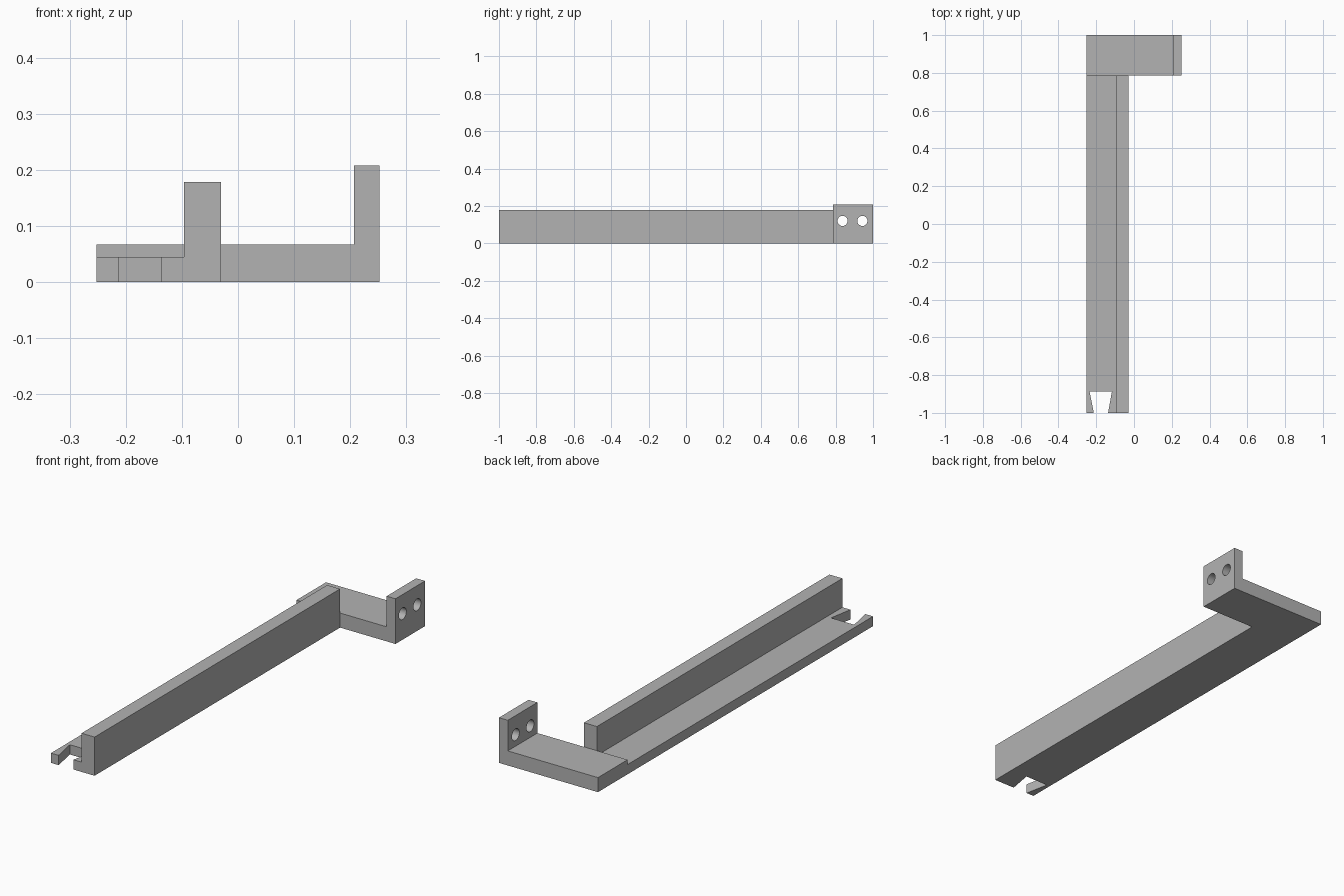
import bpy
import bmesh
from math import pi
from mathutils import Matrix, Vector

old = bpy.data.objects.get("Cube")
if old:
    bpy.data.objects.remove(old, do_unlink=True)

grey = bpy.data.materials.new("plain_grey")
grey.use_nodes = True
color = (0.45, 0.45, 0.45, 1)
grey.diffuse_color = color
grey.node_tree.nodes["Principled BSDF"].inputs["Base Color"].default_value = color


def add_object(name, bm):
    bmesh.ops.recalc_face_normals(bm, faces=bm.faces)
    mesh = bpy.data.meshes.new(name)
    bm.to_mesh(mesh)
    bm.free()
    mesh.materials.append(grey)
    obj = bpy.data.objects.new(name, mesh)
    bpy.context.collection.objects.link(obj)
    return obj


def prism(name, points, sweep):
    """Extrude a closed outline along a vector."""
    bm = bmesh.new()
    face = bm.faces.new([bm.verts.new(p) for p in points])
    swept = bmesh.ops.extrude_face_region(bm, geom=[face], use_keep_orig=True)
    verts = [g for g in swept["geom"] if isinstance(g, bmesh.types.BMVert)]
    bmesh.ops.translate(bm, verts=verts, vec=Vector(sweep))
    return add_object(name, bm)


def combine(target, tool, operation):
    """Apply a boolean and discard its tool."""
    mod = target.modifiers.new(operation.title(), 'BOOLEAN')
    mod.object = tool
    mod.operation = operation
    mod.solver = 'EXACT'
    bpy.context.view_layer.objects.active = target
    bpy.ops.object.modifier_apply(modifier=mod.name)
    bpy.data.objects.remove(tool, do_unlink=True)


left, right = -0.252, 0.252
wall_in, wall_out = -0.096, -0.03
front, joint, back = -1, 0.785, 1
floor_top, wall_top, plate_top, tab_top = 0.045, 0.178, 0.067, 0.208
tab_in = 0.207

# Long rail with an L-shaped section
section = [(left, 0), (wall_out, 0), (wall_out, wall_top),
           (wall_in, wall_top), (wall_in, floor_top), (left, floor_top)]
rail = prism("rail", [(x, front, z) for x, z in section], (0, joint - front, 0))

# Dovetail notch at the front end of the floor
notch = [(-0.211, front - 0.01), (-0.139, front - 0.01),
         (-0.117, -0.887), (-0.235, -0.887)]
cutter = prism("notch_cutter", [(x, y, -0.1) for x, y in notch], (0, 0, 0.3))
combine(rail, cutter, 'DIFFERENCE')

# Mounting bracket with an upright tab
section = [(left, 0), (right, 0), (right, tab_top),
           (tab_in, tab_top), (tab_in, plate_top), (left, plate_top)]
bracket = prism("mounting_bracket", [(x, joint, z) for x, z in section],
                (0, back - joint, 0))

# Two screw holes through the tab
for y in (0.837, 0.943):
    bm = bmesh.new()
    bmesh.ops.create_cone(
        bm, cap_ends=True, segments=40, radius1=0.027, radius2=0.027, depth=0.2,
        matrix=Matrix.Translation((0.23, y, 0.12)) @ Matrix.Rotation(pi / 2, 4, 'Y'))
    combine(bracket, add_object("hole_cutter", bm), 'DIFFERENCE')

# Fuse both parts into one solid
combine(rail, bracket, 'UNION')
rail.name = "rail_with_bracket"
bpy.ops.object.select_all(action='DESELECT')
rail.select_set(True)
bpy.context.view_layer.objects.active = rail
bpy.ops.object.shade_smooth_by_angle()
